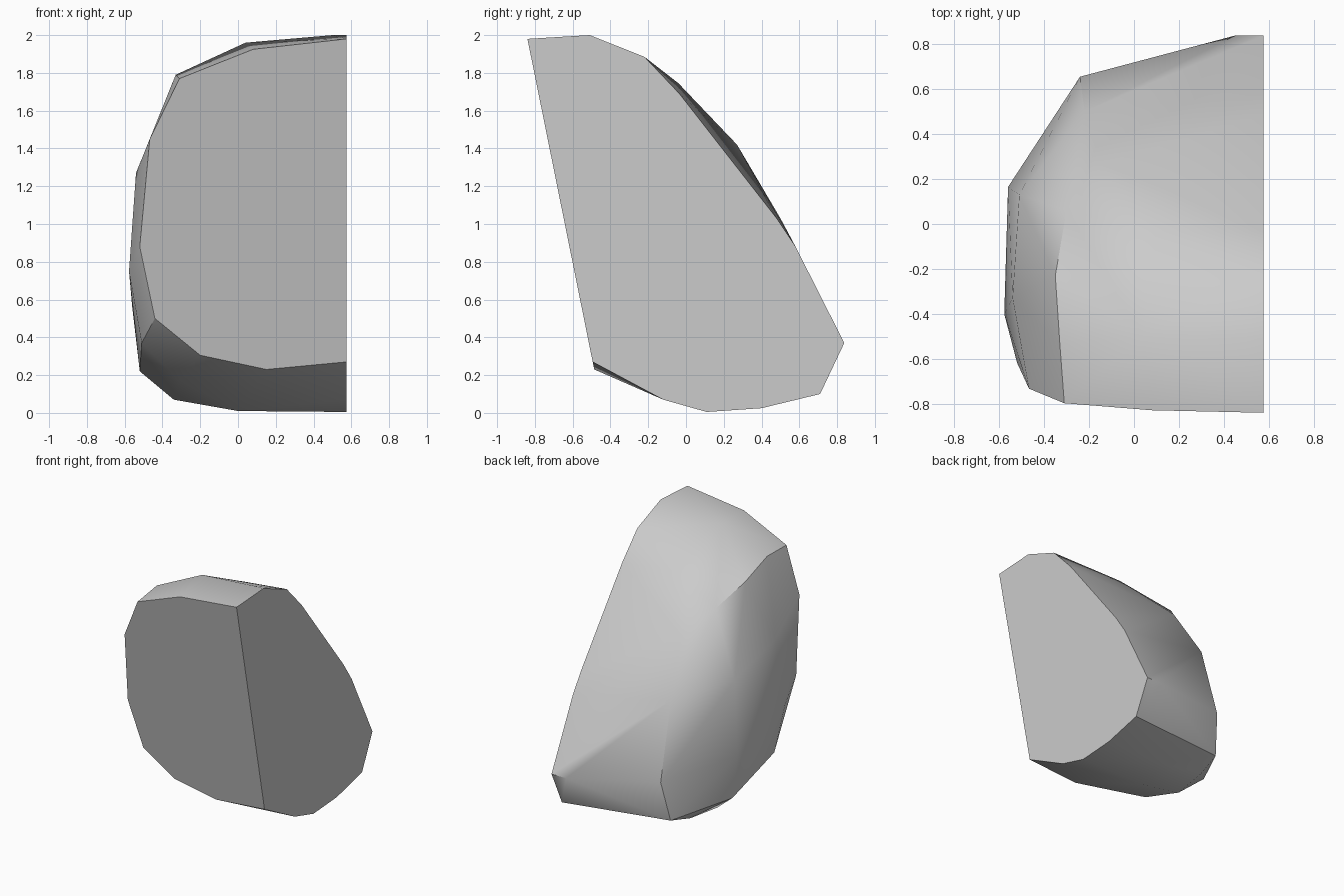
import bpy
import bmesh
import math


def front_point(x, z):
    """Point on the tilted flat face that closes the front."""
    return (x, -0.494 - 0.202 * (z - 0.27), z)


def cap_point(y, z):
    """Point on the upright flat face that closes the left side."""
    return (0.575, y, z)


def make_material(name, colour):
    material = bpy.data.materials.new(name)
    material.use_nodes = True
    material.diffuse_color = colour
    shader = next(node for node in material.node_tree.nodes
                  if node.type == "BSDF_PRINCIPLED")
    shader.inputs["Base Color"].default_value = colour
    shader.inputs["Roughness"].default_value = 0.8
    return material


def hull_object(name, points, material):
    """Wrap a set of corner points in a faceted closed shell."""
    bm = bmesh.new()
    for point in points:
        bm.verts.new(point)
    result = bmesh.ops.convex_hull(bm, input=bm.verts[:])
    loose = [v for v in bm.verts if not v.link_faces]
    bmesh.ops.delete(bm, geom=loose, context="VERTS")
    # Merge the triangles of the two flat cuts into single faces
    bmesh.ops.dissolve_limit(bm, angle_limit=math.radians(1),
                             verts=bm.verts[:], edges=bm.edges[:])
    bmesh.ops.recalc_face_normals(bm, faces=bm.faces[:])
    mesh = bpy.data.meshes.new(name)
    bm.to_mesh(mesh)
    bm.free()
    mesh.materials.append(material)
    obj = bpy.data.objects.new(name, mesh)
    bpy.context.collection.objects.link(obj)
    return obj


if "Cube" in bpy.data.objects:
    bpy.data.objects.remove(bpy.data.objects["Cube"], do_unlink=True)

# Outline of the flat left cut, from front top over the back to front bottom
cap_outline = [(-.51, 2), (-.22, 1.885), (-.035, 1.69), (.48, 1.03),
               (.58, .88), (.838, .37), (.71, .1), (.4, .025),
               (.11, .005), (-.12, .07), (-.33, .21)]

# Outline of the flat front cut, from bottom left clockwise to top left
front_outline = [(.575, .27), (.15, .23), (-.2, .305), (-.44, .5),
                 (-.52, .88), (-.467, 1.45), (-.31, 1.77),
                 (.08, 1.925), (.575, 1.98)]

# Crest where the broad back and top turn onto the right side
upper_crest = [(-.33, -.53, 1.79), (-.35, -.23, 1.71), (-.3, .06, 1.6),
               (-.15, .27, 1.42), (-.22, .5, 1.03), (-.24, .655, .45)]

# Crest where the underside turns onto the right side
lower_crest = [(-.28, .59, .14), (-.31, .39, .09),
               (-.34, .1, .07), (-.31, -.24, .17)]

# Corners of the right side
right_side = [(-.51, -.36, .37), (-.52, .17, .22), (-.56, .165, .56),
              (-.51, .13, 1.12), (-.54, -.33, 1.27), (-.577, -.4, .75)]

# Gentle swelling of the top, back and underside
middle = [(.5, -.51, 2), (.04, -.5, 1.96), (.1, -.04, 1.745),
          (.45, .838, .37), (0, .1, .01), (.05, .4, .03)]

corners = [cap_point(y, z) for y, z in cap_outline]
corners += [front_point(x, z) for x, z in front_outline]
corners += upper_crest + lower_crest + right_side + middle

stone = make_material("stone grey", (0.6, 0.6, 0.6, 1))
rock = hull_object("rock_chunk", corners, stone)

# Soft facets with crisp crests
bpy.ops.object.select_all(action="DESELECT")
rock.select_set(True)
bpy.context.view_layer.objects.active = rock
bpy.ops.object.shade_smooth_by_angle(angle=math.radians(30))
